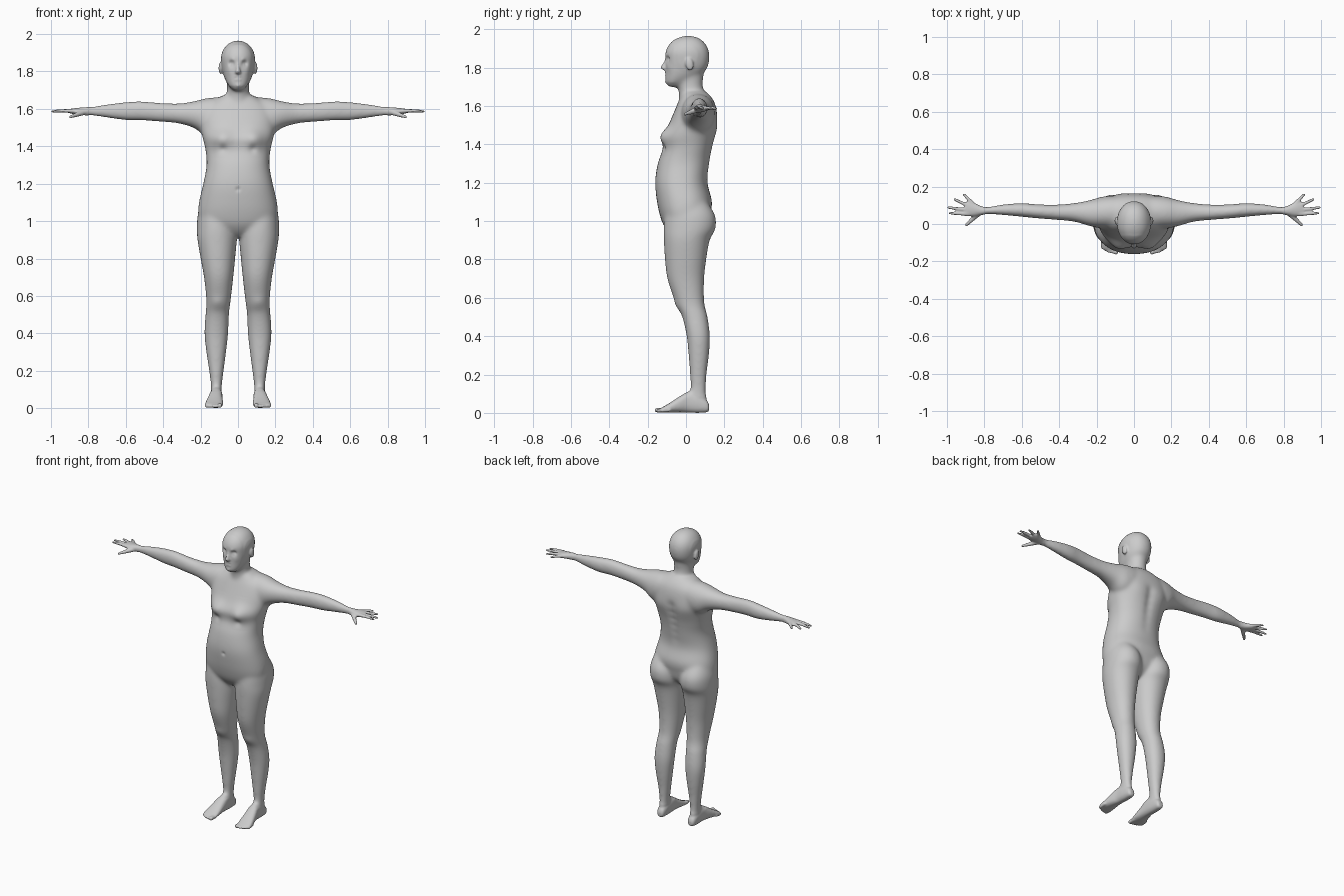
import bpy, bmesh, math
from mathutils import Vector, Matrix

bm = bmesh.new()


def spline(rows, steps=5):
    """Catmull-Rom interpolation of all columns of a row table."""
    out = []
    for i in range(len(rows) - 1):
        p0, p1 = rows[max(i - 1, 0)], rows[i]
        p2, p3 = rows[i + 1], rows[min(i + 2, len(rows) - 1)]
        for s in range(steps):
            t = s / steps
            out.append([0.5 * (2 * b + (c - a) * t + (2 * a - 5 * b + 4 * c - d) * t * t
                               + (3 * b - a - 3 * c + d) * t ** 3)
                        for a, b, c, d in zip(p0, p1, p2, p3)])
    return out + [list(rows[-1])]


def loft(rows, order, n=2.0, sides=40):
    """Rows are (t, a0, a1, b0, b1); order maps (t, a, b) onto x, y, z."""
    rings = []
    for t, a0, a1, b0, b1 in spline(rows):
        ring = []
        for k in range(sides):
            ang = 2 * math.pi * k / sides
            c, s = math.cos(ang), math.sin(ang)
            a = (a0 + a1) / 2 + (a1 - a0) / 2 * math.copysign(abs(c) ** (2 / n), c)
            b = (b0 + b1) / 2 + (b1 - b0) / 2 * math.copysign(abs(s) ** (2 / n), s)
            v = {"t": t, "a": a, "b": b}
            ring.append(bm.verts.new([v[o] for o in order]))
        rings.append(ring)
    for r, q in zip(rings, rings[1:]):
        for k in range(sides):
            j = (k + 1) % sides
            bm.faces.new((r[k], r[j], q[j], q[k]))
    bm.faces.new(rings[0][::-1])
    bm.faces.new(rings[-1])


def ball(p, size, tilt=0.0):
    m = Matrix.Translation(p) @ Matrix.Rotation(tilt, 4, 'X') @ Matrix.Diagonal((*size, 1))
    bmesh.ops.create_uvsphere(bm, u_segments=16, v_segments=10, radius=1, matrix=m)


def digit(points, r0, r1):
    """Tapered round-ended tube through the points."""
    n = len(points) - 1
    for i, p in enumerate(points):
        r = r0 + (r1 - r0) * i / n
        ball(p, (r, r, r))
        if i < n:
            a, b = Vector(p), Vector(points[i + 1])
            m = Matrix.Translation((a + b) / 2) @ (b - a).to_track_quat('Z', 'Y').to_matrix().to_4x4()
            bmesh.ops.create_cone(bm, cap_ends=True, segments=16, radius1=r,
                                  radius2=r + (r1 - r0) / n, depth=(b - a).length, matrix=m)


# Leg
loft([(1.10, .05, .195, -.09, .11), (1.03, .018, .216, -.11, .152), (.96, .006, .22, -.117, .154),
      (.90, .006, .217, -.116, .124), (.80, .015, .20, -.11, .106), (.70, .025, .182, -.098, .095),
      (.60, .036, .171, -.065, .094), (.55, .042, .170, -.046, .10), (.50, .048, .174, -.02, .113),
      (.40, .052, .180, .003, .125), (.30, .063, .170, .013, .12), (.20, .076, .155, .02, .108),
      (.12, .086, .145, .022, .104), (.06, .088, .144, .0, .108), (.02, .09, .142, .0, .11)], "abt", 2.1)

# Foot and toes
loft([(.121, .10, .13, .012, .04), (.108, .09, .141, .003, .065), (.06, .085, .147, .0, .10),
      (.01, .083, .15, .002, .112), (-.03, .082, .16, .003, .088), (-.08, .08, .172, .002, .055),
      (-.115, .081, .178, .002, .034), (-.135, .085, .172, .003, .024)], "atb", 2.4)
for x, y, r in ((.097, -.152, .013), (.119, -.15, .0095), (.137, -.145, .0095),
                (.153, -.136, .009), (.168, -.125, .009)):
    digit([(x, y + .04, .015), (x, y, r + .001)], r, r)

# Arm and palm
loft([(.03, .0, .13, 1.52, 1.655), (.10, -.02, .148, 1.48, 1.662), (.17, -.024, .146, 1.455, 1.657),
      (.235, -.012, .128, 1.497, 1.641), (.32, .012, .112, 1.522, 1.629), (.42, .022, .104, 1.531, 1.633),
      (.52, .03, .106, 1.538, 1.641), (.60, .038, .112, 1.539, 1.637), (.70, .047, .105, 1.552, 1.625),
      (.78, .052, .092, 1.563, 1.613), (.815, .048, .095, 1.565, 1.609), (.85, .042, .112, 1.568, 1.606),
      (.88, .042, .123, 1.572, 1.603), (.905, .052, .115, 1.578, 1.599)], "tab", 2.1)

# Fingers and thumb
for bx, by, tx, ty in ((.885, .053, .985, .058), (.895, .076, .993, .088),
                       (.885, .097, .96, .132), (.865, .112, .91, .158)):
    digit([(bx, by, 1.589), ((bx + tx) / 2, (by + ty) / 2, 1.59), (tx, ty, 1.586)], .0115, .0075)
digit([(.825, .062, 1.582), (.865, .025, 1.568), (.897, -.006, 1.557)], .016, .0085)

# Ear
ball((.093, .018, 1.818), (.011, .021, .034), .2)

# Mirror the limbs to the other side
dup = bmesh.ops.duplicate(bm, geom=bm.verts[:] + bm.edges[:] + bm.faces[:])["geom"]
bmesh.ops.scale(bm, vec=(-1, 1, 1), verts=[g for g in dup if isinstance(g, bmesh.types.BMVert)])
bmesh.ops.reverse_faces(bm, faces=[g for g in dup if isinstance(g, bmesh.types.BMFace)])


def centred(rows, n=2.0):
    loft([(z, -w, w, f, b) for z, w, f, b in rows], "abt", n)


# Torso
centred([(.915, .03, -.06, .04), (.94, .10, -.09, .08), (.98, .19, -.118, .112), (1.03, .212, -.136, .125),
         (1.10, .209, -.151, .136), (1.20, .186, -.161, .112), (1.30, .168, -.147, .123),
         (1.38, .174, -.12, .138), (1.44, .188, -.122, .152), (1.50, .20, -.092, .163),
         (1.56, .20, -.066, .162), (1.61, .18, -.045, .152), (1.645, .13, -.03, .133),
         (1.675, .075, -.02, .105)], 2.3)
# Neck
centred([(1.58, .09, -.04, .14), (1.63, .074, -.036, .125), (1.67, .062, -.038, .098),
         (1.71, .059, -.045, .087), (1.76, .06, -.05, .092), (1.80, .06, -.05, .09)])
# Head
centred([(1.698, .022, -.09, -.045), (1.712, .04, -.102, -.01), (1.735, .058, -.106, .04),
         (1.765, .073, -.106, .085), (1.80, .083, -.106, .112), (1.84, .089, -.107, .122),
         (1.88, .09, -.106, .121), (1.915, .08, -.091, .108), (1.942, .06, -.066, .085),
         (1.958, .036, -.035, .058), (1.966, .012, -.006, .025)], 2.15)
# Nose
centred([(1.85, .007, -.109, -.08), (1.83, .009, -.115, -.08), (1.81, .012, -.129, -.08),
         (1.797, .017, -.132, -.08), (1.785, .014, -.116, -.08)])

# Fuse everything into one skin
src_mesh = bpy.data.meshes.new("body_parts")
bmesh.ops.recalc_face_normals(bm, faces=bm.faces[:])
bm.to_mesh(src_mesh)
bm.free()
body = bpy.data.objects.new("body", src_mesh)
bpy.context.collection.objects.link(body)
mod = body.modifiers.new("fuse", 'REMESH')
mod.mode = 'VOXEL'
mod.voxel_size = .0055
skin = bpy.data.meshes.new_from_object(body.evaluated_get(bpy.context.evaluated_depsgraph_get()))
body.modifiers.clear()
body.data = skin
skin.name = "body"

# Blend the joins, keeping hands, feet and face crisp
bm = bmesh.new()
bm.from_mesh(skin)
soft = [v for v in bm.verts if abs(v.co.x) < .8 and .09 < v.co.z
        and not (v.co.z > 1.72 and (v.co.y < -.06 or abs(v.co.x) > .08))]
for verts, count in ((soft, 30), (bm.verts[:], 3)):
    for _ in range(count):
        bmesh.ops.smooth_vert(bm, verts=verts, factor=.5, use_axis_x=True, use_axis_y=True, use_axis_z=True)

# Sculpted details: x, y, z, radius, push in y
details = [(.085, -.10, 1.44, .05, -.022), (.08, -.12, 1.385, .022, .008),   # chest
           (.036, -.098, 1.842, .016, .015), (.036, -.09, 1.838, .009, -.007),  # eyes
           (.03, -.106, 1.862, .012, -.004), (.05, -.085, 1.80, .02, -.003),  # brow and cheek
           (.012, -.11, 1.773, .009, -.004), (.01, -.11, 1.757, .009, -.004),  # lips
           (.014, -.11, 1.765, .005, .004), (0, -.105, 1.722, .014, -.004),  # mouth and chin
           (.09, .0, 1.15, .05, -.004), (.11, -.04, .57, .03, -.005),  # belly and knee
           (.09, .15, 1.48, .06, .006), (0, -.16, 1.17, .012, .006)]  # shoulder blade and navel
details += [(0, .15, 1.25 + .05 * i, .03, -.009) for i in range(6)]  # spine
for x, y, z, r, push in details:
    for c in {Vector((x, y, z)).freeze(), Vector((-x, y, z)).freeze()}:
        for v in bm.verts:
            if abs(v.co.z - c.z) < 2 * r and abs(v.co.x - c.x) < 2 * r:
                v.co.y += push * math.exp(-(v.co - c).length_squared / r ** 2)
bm.to_mesh(skin)
bm.free()
bpy.data.meshes.remove(src_mesh)
skin.polygons.foreach_set("use_smooth", [True] * len(skin.polygons))
